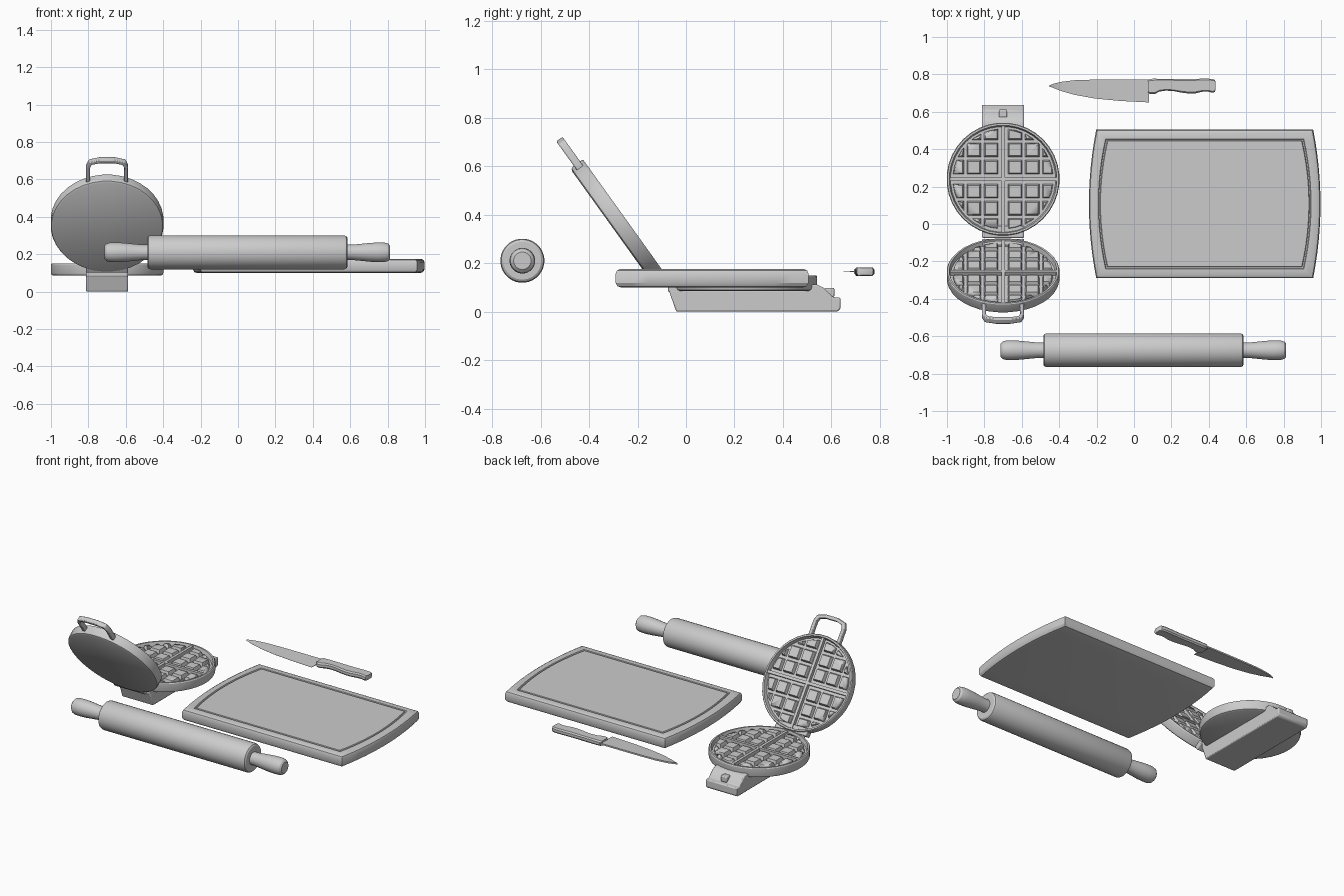
import bpy, bmesh, math
from mathutils import Matrix, Vector

if "Cube" in bpy.data.objects:
    bpy.data.objects.remove(bpy.data.objects["Cube"])

I = Matrix.Identity(4)


def finish(name, bm, M=I, bevel=0, segs=2):
    bmesh.ops.recalc_face_normals(bm, faces=bm.faces)
    me = bpy.data.meshes.new(name)
    bm.to_mesh(me)
    bm.free()
    ob = bpy.data.objects.new(name, me)
    ob.matrix_world = M
    bpy.context.collection.objects.link(ob)
    bpy.ops.object.select_all(action='DESELECT')
    ob.select_set(True)
    bpy.context.view_layer.objects.active = ob
    bpy.ops.object.shade_smooth_by_angle(angle=math.radians(32))
    if bevel:
        m = ob.modifiers.new("bevel", 'BEVEL')
        m.width, m.segments = bevel, segs
    return ob


def loft(name, rings, M=I, **kw):
    """Skin a list of equal-length point rings and cap both ends."""
    bm = bmesh.new()
    vs = [[bm.verts.new(p) for p in r] for r in rings]
    n = len(vs[0])
    for a, b in zip(vs, vs[1:]):
        for i in range(n):
            j = (i + 1) % n
            bm.faces.new((a[i], a[j], b[j], b[i]))
    bm.faces.new(vs[0])
    bm.faces.new(vs[-1])
    return finish(name, bm, M, **kw)


def lathe(name, profile, M=I, n=32):
    """Revolve (radius, height) pairs about z."""
    ang = [math.tau * (i + .5) / n for i in range(n)]
    return loft(name, [[(r * math.cos(a), r * math.sin(a), z) for a in ang]
                       for r, z in profile], M)


def add_box(bm, lo, hi, taper=0):
    """Box whose top is inset by taper."""
    vs = []
    for z, t in ((lo[2], 0), (hi[2], taper)):
        x0, x1, y0, y1 = lo[0] + t, hi[0] - t, lo[1] + t, hi[1] - t
        vs.append([bm.verts.new((x, y, z)) for x, y in
                   ((x0, y0), (x1, y0), (x1, y1), (x0, y1))])
    a, b = vs
    bm.faces.new(a[::-1])
    bm.faces.new(b)
    for i in range(4):
        j = (i + 1) % 4
        bm.faces.new((a[i], a[j], b[j], b[i]))


def box(name, lo, hi, M=I, bevel=0.006):
    bm = bmesh.new()
    add_box(bm, lo, hi)
    return finish(name, bm, M, bevel)


# ---- cutting board: bowed ends, rounded rim, juice groove
def board_ring(d, z, n=12):
    pts = []
    y0, y1 = -.29 + d, .505 - d
    for s in (1, -1):
        for i in range(n + 1):
            t = -1 + 2 * i / n
            y = (y0 + y1) / 2 + s * t * (y1 - y0) / 2
            pts.append((.378 + s * (.58 + .039 * (1 - t * t) - d), y, z))
    return pts


loft("cutting_board", [board_ring(d, z) for d, z in (
    (.022, .10), (.008, .104), (0, .118), (0, .157), (.005, .169), (.016, .175),
    (.050, .175), (.053, .167), (.059, .167), (.062, .175))])

# ---- rolling pin
PIN = Matrix.Translation((.05, -.675, .21)) @ Matrix.Rotation(math.pi / 2, 4, 'Y')
lathe("pin_roller", [(.078, -.535), (.087, -.529), (.091, -.518), (.091, .518),
                     (.087, .529), (.078, .535)], PIN)
for side, s in (("left", -1), ("right", 1)):
    lathe("pin_handle_" + side, [(r, s * z) for r, z in (
        (.041, .52), (.041, .56), (.046, .61), (.051, .66), (.053, .70),
        (.052, .735), (.047, .753), (.036, .763))], PIN, 24)

# ---- chef knife
ZK = .165
loft("knife_blade", [[(x, a, ZK + .005), (x, (a + b) / 2, ZK + .003), (x, b, ZK + .0005),
                      (x, b, ZK - .0005), (x, (a + b) / 2, ZK - .003), (x, a, ZK - .005)]
                     for x, a, b in ((-.455, .740, .736), (-.43, .750, .727), (-.39, .760, .711),
                                     (-.315, .769, .690), (-.21, .772, .671),
                                     (-.075, .773, .658), (.08, .773, .65))])


def grip(x, a, b, s=1):
    c, h, w = (a + b) / 2, (a - b) / 2 * s, .017 * s
    return [(x, c + h * p, ZK + w * q) for p, q in
            ((1, .5), (.8, 1), (-.8, 1), (-1, .5), (-1, -.5), (-.8, -1), (.8, -1), (1, -.5))]


loft("knife_handle", [grip(*g) for g in (
    (.075, .772, .70, .9), (.085, .776, .694), (.11, .777, .694), (.135, .776, .708),
    (.17, .775, .713), (.21, .775, .711), (.25, .775, .703), (.29, .775, .698),
    (.33, .776, .699), (.365, .777, .707), (.395, .777, .708), (.42, .775, .702),
    (.431, .772, .705), (.436, .767, .713, .85))])


# ---- waffle iron plates (plate top at local z = 0)
def waffle_plate(name, M):
    lathe(name + "_shell", [(.288, -.065), (.298, -.06), (.302, -.05), (.302, -.006),
                            (.298, 0), (.288, 0), (.281, -.026)], M, 36)
    bm = bmesh.new()
    for x in (-.248, -.156, -.064, .064, .156, .248):
        for y in (-.248, -.156, -.064, .064, .156, .248):
            if math.hypot(abs(x) - .039, abs(y) - .039) < .255:
                add_box(bm, (x - .039, y - .039, -.03), (x + .039, y + .039, -.004), .008)
    pads = finish(name + "_pads", bm, M)
    cut = lathe(name + "_pad_cutter", [(.275, -.05), (.258, .02)], M, 36)
    cut.hide_render = True
    cut.hide_set(True)
    m = pads.modifiers.new("clip", 'BOOLEAN')
    m.operation, m.object, m.solver = 'INTERSECT', cut, 'EXACT'
    # dividing cross
    box(name + "_rib_x", (-.285, -.009, -.03), (.285, .009, -.002), M, 0)
    box(name + "_rib_y", (-.009, -.285, -.03), (.009, .285, -.0025), M, 0)


BASE = Matrix.Translation((-.70, .24, .15))
LID = Matrix.Translation((-.70, -.25, .384)) @ Matrix.Rotation(math.radians(-54.3), 4, 'X')
waffle_plate("iron_base", BASE)
waffle_plate("iron_lid", LID)

# stand with stepped back
side = [(-.04, 0), (.625, 0), (.637, .012), (.637, .058), (.605, .06), (.595, .072),
        (.565, .10), (.54, .112), (.50, .112), (.48, .09), (-.072, .09)]
loft("iron_stand", [[(x, y, z) for y, z in side] for x in (-.813, -.587)], bevel=.006)
box("latch_button", (-.722, .57, .06), (-.678, .612, .098))

# hinge blocks
box("hinge_base", (-.813, -.074, .08), (-.587, -.01, .135))
box("hinge_lid", (-.113, .26, -.06), (.113, .308, -.008), LID)

# lid handle loop
half = [(.113, -.26), (.113, -.375), (.098, -.41), (.04, -.425)]
hole = [(.04, -.402), (.082, -.392), (.092, -.37), (.090, -.26)]
outer = half + [(-x, y) for x, y in half[::-1]]
inner = [(-x, y) for x, y in hole[::-1]] + hole
loft("lid_handle", [[(x, y, z) for x, y in outer + inner] for z in (-.046, -.014)], LID, bevel=.005)
